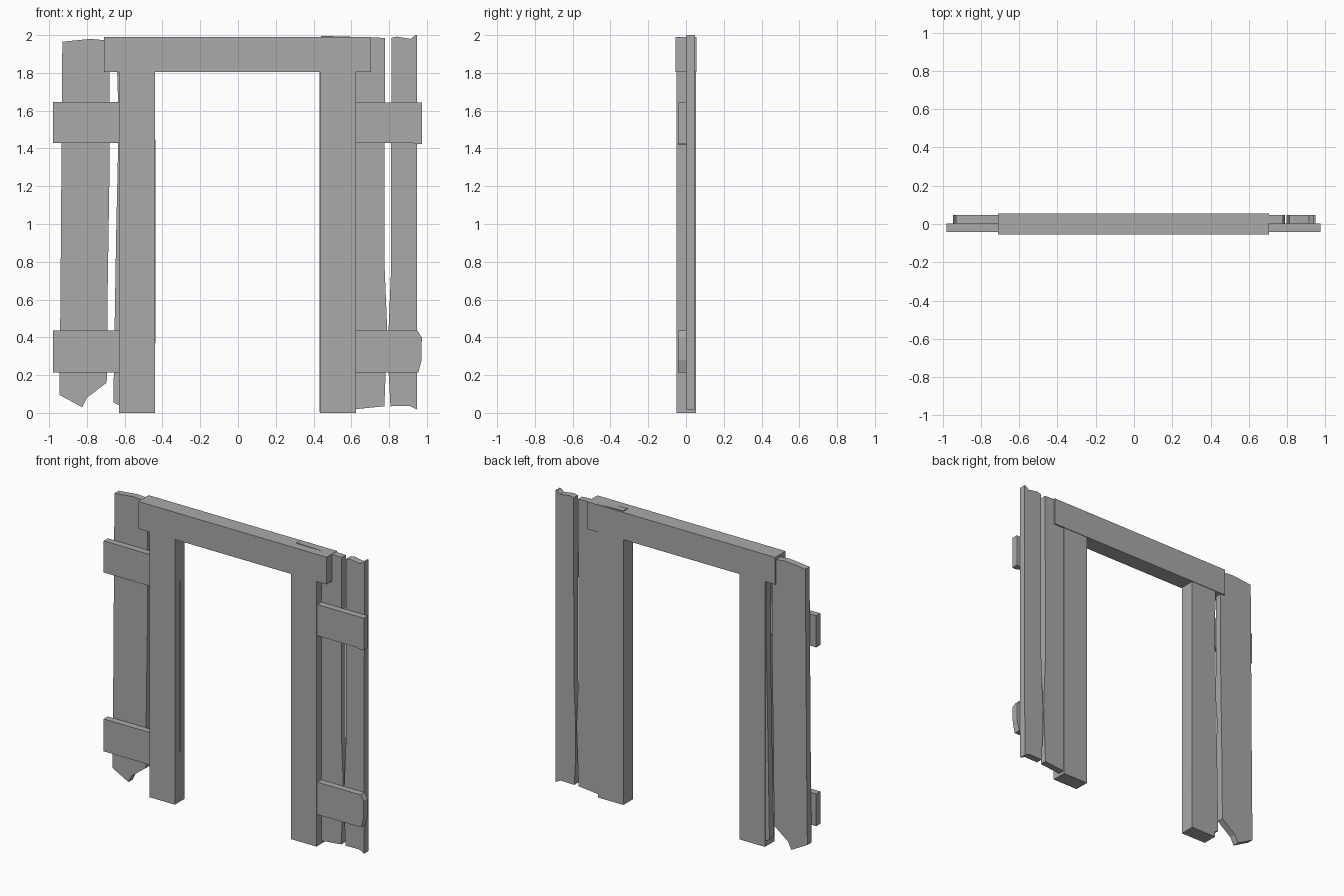
import bpy
import bmesh

cube = bpy.data.objects.get("Cube")
if cube:
    bpy.data.objects.remove(cube, do_unlink=True)

grey = bpy.data.materials.new("plain grey")
grey.use_nodes = True
colour = (0.4, 0.4, 0.4, 1)
grey.diffuse_color = colour
grey.node_tree.nodes["Principled BSDF"].inputs["Base Color"].default_value = colour


def board(name, outline, front, back):
    """Extrude an outline in the x-z plane from front y to back y."""
    bm = bmesh.new()
    face = bm.faces.new([bm.verts.new((x, front, z)) for x, z in outline])
    result = bmesh.ops.extrude_face_region(bm, geom=[face])
    moved = [v for v in result["geom"] if isinstance(v, bmesh.types.BMVert)]
    bmesh.ops.translate(bm, vec=(0, back - front, 0), verts=moved)
    bmesh.ops.recalc_face_normals(bm, faces=bm.faces)
    mesh = bpy.data.meshes.new(name)
    bm.to_mesh(mesh)
    bm.free()
    mesh.materials.append(grey)
    obj = bpy.data.objects.new(name, mesh)
    bpy.context.collection.objects.link(obj)
    return obj


def rect(x1, x2, z1, z2):
    return [(x1, z1), (x2, z1), (x2, z2), (x1, z2)]


# Door frame
board("right_post", rect(-0.63, -0.44, 0, 1.81), -0.05, 0.052)
board("left_post", rect(0.435, 0.625, 0, 1.81), -0.05, 0.052)
board("lintel", rect(-0.71, 0.705, 1.805, 1.99), -0.056, 0.056)

# Upright planks with worn, uneven edges
PLANK = (0.002, 0.047)
board("right_outer_plank", [
    (-0.945, 0.095), (-0.825, 0.03), (-0.8, 0.08), (-0.695, 0.16),
    (-0.69, 0.65), (-0.68, 1.3), (-0.68, 1.97), (-0.78, 1.98),
    (-0.93, 1.965), (-0.94, 0.6)], *PLANK)
board("right_inner_plank", [
    (-0.66, 0.055), (-0.63, 0.04), (-0.45, 0.03), (-0.437, 0.4),
    (-0.437, 1.4), (-0.45, 1.97), (-0.645, 1.97), (-0.635, 1.65),
    (-0.635, 1.4), (-0.645, 0.95)], *PLANK)
board("left_inner_plank", [
    (0.432, 0.005), (0.625, 0.02), (0.775, 0.035), (0.79, 0.44),
    (0.775, 0.8), (0.778, 1.985), (0.7, 1.988), (0.44, 1.996),
    (0.432, 1.8)], *PLANK)
board("left_outer_plank", [
    (0.807, 0.035), (0.91, 0.037), (0.947, 0.018), (0.948, 2.0),
    (0.938, 2.0), (0.915, 1.98), (0.84, 1.992), (0.812, 1.985),
    (0.81, 0.75), (0.797, 0.44), (0.797, 0.22)], *PLANK)

# Cross boards on the front
RAIL = (-0.042, 0.002)
board("right_lower_rail", rect(-0.98, -0.62, 0.215, 0.435), *RAIL)
board("right_upper_rail", rect(-0.98, -0.62, 1.43, 1.645), *RAIL)
board("left_lower_rail", [
    (0.615, 0.215), (0.955, 0.215), (0.972, 0.28), (0.973, 0.4),
    (0.95, 0.435), (0.615, 0.435)], *RAIL)
board("left_upper_rail", [
    (0.615, 1.43), (0.92, 1.43), (0.95, 1.422), (0.975, 1.424),
    (0.975, 1.642), (0.615, 1.642)], *RAIL)
